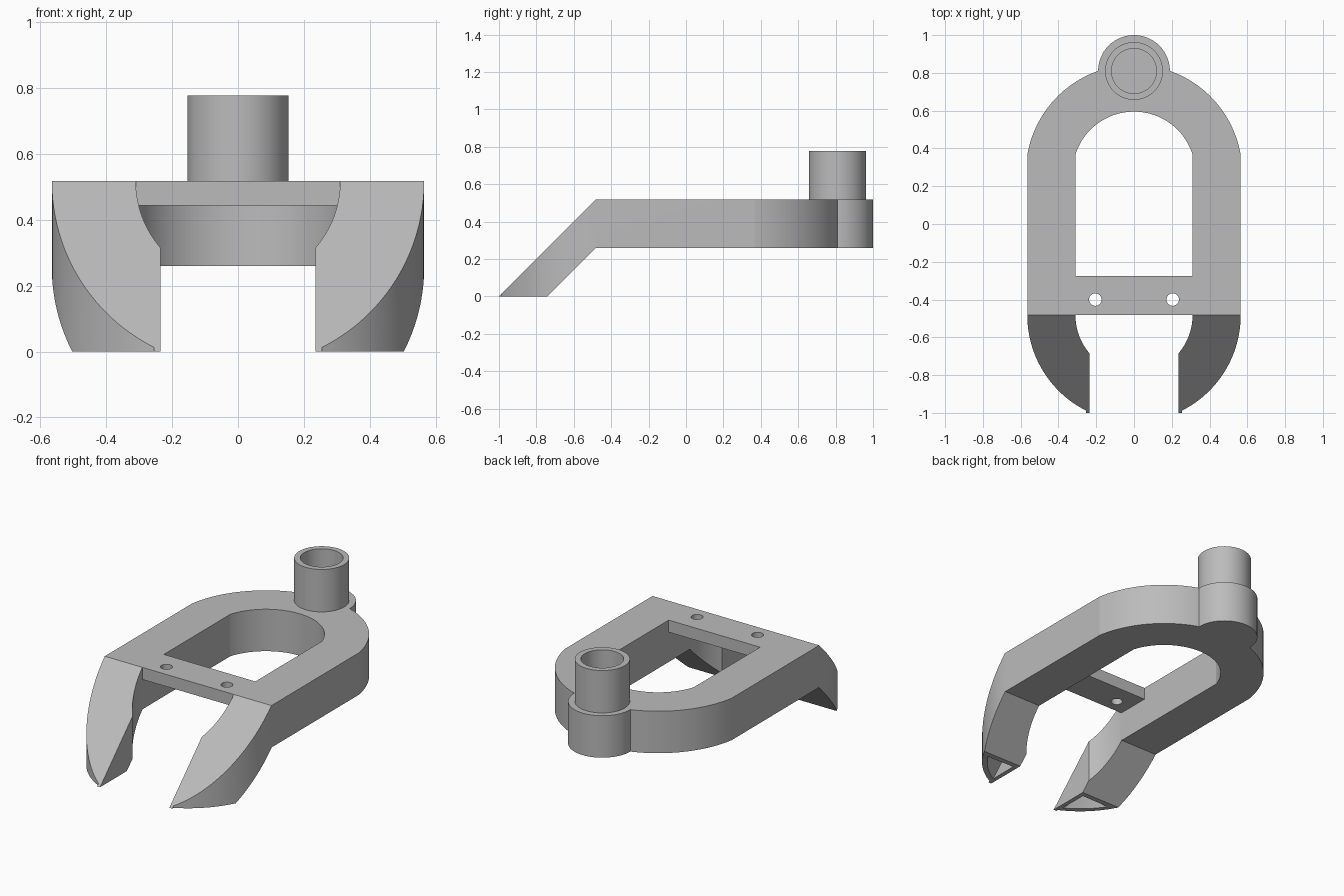
import bpy, bmesh
from math import sin, cos, atan2, radians, tau
from mathutils import Vector

if "Cube" in bpy.data.objects:
    bpy.data.objects.remove(bpy.data.objects["Cube"])

grey = bpy.data.materials.new("light_grey")
grey.use_nodes = True
grey.diffuse_color = (0.5, 0.5, 0.5, 1)
grey.node_tree.nodes["Principled BSDF"].inputs["Base Color"].default_value = (0.5, 0.5, 0.5, 1)

TOP, UNDER = 0.517, 0.26      # plate heights
BEND = -0.483                 # where the prongs start to slope down
OUT, INN = 0.565, 0.31        # half widths of frame and opening
REAR = 0.27                   # centre of the rear arcs
BOSS = 0.81                   # centre of boss and tube


def prism(name, points, sweep):
    """Closed polygon swept along a vector."""
    bm = bmesh.new()
    face = bm.faces.new([bm.verts.new(p) for p in points])
    new = bmesh.ops.extrude_face_region(bm, geom=[face])["geom"]
    bmesh.ops.translate(bm, vec=Vector(sweep),
                        verts=[v for v in new if isinstance(v, bmesh.types.BMVert)])
    bmesh.ops.recalc_face_normals(bm, faces=bm.faces)
    mesh = bpy.data.meshes.new(name)
    bm.to_mesh(mesh)
    bm.free()
    ob = bpy.data.objects.new(name, mesh)
    bpy.context.collection.objects.link(ob)
    mesh.materials.append(grey)
    return ob


def upright(name, plan, low, high):
    return prism(name, [(x, y, low) for x, y in plan], (0, 0, high - low))


def arc(cy, r, a0, a1, n=24):
    """Arc about (0, cy), between two angles."""
    return [(r * cos(a0 + (a1 - a0) * i / n), cy + r * sin(a0 + (a1 - a0) * i / n))
            for i in range(n + 1)]


def cylinder(name, x, y, r, low, high, n=64):
    ring = [(x + r * cos(tau * i / n), y + r * sin(tau * i / n)) for i in range(n)]
    return upright(name, ring, low, high)


def combine(target, tool, operation):
    mod = target.modifiers.new("cut", 'BOOLEAN')
    mod.operation, mod.object, mod.solver = operation, tool, 'EXACT'
    bpy.context.view_layer.objects.active = target
    bpy.ops.object.modifier_apply(modifier=mod.name)
    bpy.data.objects.remove(tool)


def both_sides(half):
    """Mirror a half outline; drop a doubled point on the axis."""
    return half + [(-x, y) for x, y in reversed(half) if abs(x) > 1e-4]


def arc_angle(x, r):
    return atan2((r * r - x * x) ** 0.5, x)


def outline(half_width, tip, rear_r):
    """Tip, front arc, straight side and rear arc of one closed outline."""
    half = [(tip, -1.1)]
    half += arc(BEND, half_width, -arc_angle(tip, half_width), 0)
    half += arc(REAR, rear_r, arc_angle(half_width, rear_r), radians(90))
    return both_sides(half)


# Forked frame: plan outline trimmed to the bent side profile
frame = upright("forked_frame", outline(OUT, 0.255, 0.573), -0.1, 0.9)
side = [(-1, 0), (BEND, TOP), (1.2, TOP), (1.2, UNDER), (UNDER - 0.74, UNDER), (-0.74, 0)]
combine(frame, prism("profile", [(-1, y, z) for y, z in side], (2, 0, 0)), 'INTERSECT')
combine(frame, upright("opening", outline(INN, 0.235, 0.325), -0.2, 1), 'DIFFERENCE')

# Thin cross bar with two screw holes
bar = both_sides([(0.4, BEND), (0.4, -0.275)])
combine(frame, upright("bar", bar, 0.443, TOP), 'UNION')
for s in (-1, 1):
    combine(frame, cylinder("hole", s * 0.205, -0.4, 0.033, 0.3, 0.7), 'DIFFERENCE')

# Rear boss
combine(frame, cylinder("boss", 0, BOSS, 0.19, UNDER, TOP), 'UNION')

# Slanted pockets in the feet
inner_r = OUT - 0.03
pocket = [p for p in arc(BEND, inner_r, -arc_angle(0.262, inner_r), 0, 48) if p[1] < -0.77]
pocket.append((0.262, -0.77))
for s in (-1, 1):
    foot = [(s * x, y - 0.02, -0.02) for x, y in pocket]
    combine(frame, prism("pocket", foot, (0, 0.13, 0.13)), 'DIFFERENCE')

# Hollow tube on the boss
tube = cylinder("tube", 0, BOSS, 0.153, TOP, 0.777)
combine(tube, cylinder("bore", 0, BOSS, 0.119, TOP - 0.1, 0.9), 'DIFFERENCE')

for ob in (frame, tube):
    bpy.ops.object.select_all(action='DESELECT')
    ob.select_set(True)
    bpy.context.view_layer.objects.active = ob
    bpy.ops.object.shade_smooth_by_angle(angle=radians(8))
